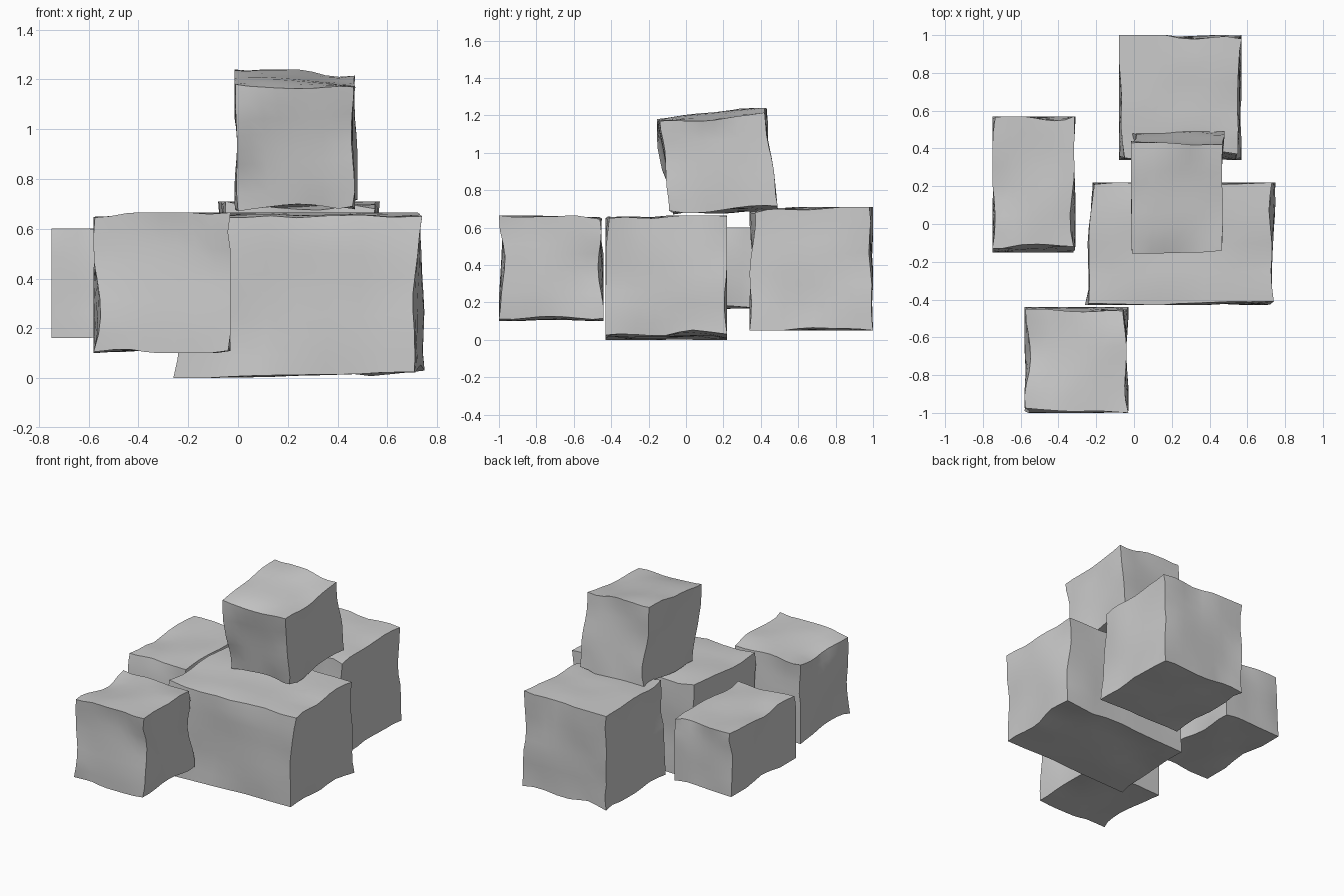
import bpy, bmesh
from mathutils import Vector, noise

if "Cube" in bpy.data.objects:
    bpy.data.objects.remove(bpy.data.objects["Cube"])

CUTS = 7


def stone(name, corners, seed, amp=0.045):
    """Rough hewn block: 8 corners (x fastest, then y, then z) with wavy, dented edges."""
    pts = [Vector(c) for c in corners]
    low = [min(p[i] for p in pts) for i in range(3)]
    high = [max(p[i] for p in pts) for i in range(3)]
    bm = bmesh.new()
    bmesh.ops.create_cube(bm, size=2)
    bmesh.ops.subdivide_edges(bm, edges=bm.edges[:], cuts=CUTS, use_grid_fill=True)
    for v in bm.verts:
        u = v.co.copy()
        p = Vector()
        for i, c in enumerate(pts):
            w = 1.0
            for axis in range(3):
                t = (u[axis] + 1) / 2
                w *= t if (i >> axis) & 1 else 1 - t
            p += c * w
        # dents fade out at the corners and soften on the open faces
        a = sorted(abs(k) for k in u)
        fade = (1 - a[0] ** 4) * (0.35 + 0.65 * a[1] ** 2)
        p += noise.noise_vector(p * 3.2 + Vector((seed * 7.3, seed * 3.1, seed))) * amp * fade
        v.co = [min(max(p[i], low[i]), high[i]) for i in range(3)]
    bmesh.ops.recalc_face_normals(bm, faces=bm.faces[:])
    for f in bm.faces:
        f.smooth = True
    for e in bm.edges:
        e.smooth = e.calc_face_angle(0) < 0.7
    me = bpy.data.meshes.new(name)
    bm.to_mesh(me)
    bm.free()
    ob = bpy.data.objects.new(name, me)
    bpy.context.collection.objects.link(ob)
    return ob


# Large central block
stone("main_stone", [
    (-.26, -.43, 0), (.71, -.43, .025), (-.22, .22, 0), (.75, .22, .03),
    (-.24, -.42, .66), (.74, -.41, .65), (-.21, .21, .665), (.73, .22, .66)], 1)

# Block behind
stone("back_stone", [
    (-.08, .34, .05), (.57, .34, .05), (-.08, 1, .05), (.57, 1, .05),
    (-.05, .35, .71), (.55, .37, .68), (-.08, 1, .71), (.57, .98, .71)], 2)

# Block at front left
stone("front_stone", [
    (-.58, -.99, .105), (-.04, -1, .11), (-.58, -.44, .10), (-.03, -.44, .115),
    (-.575, -.975, .645), (-.03, -1, .665), (-.575, -.45, .65), (-.06, -.46, .645)], 3)

# Low block at the left side
stone("left_stone", [
    (-.75, -.15, .16), (-.32, -.15, .16), (-.75, .57, .16), (-.31, .57, .16),
    (-.75, -.13, .60), (-.32, -.12, .595), (-.735, .565, .60), (-.315, .57, .59)], 4)

# Tilted block resting on top
stone("top_stone", [
    (0, -.07, .67), (.46, -.09, .69), (-.01, .48, .70), (.48, .49, .715),
    (-.01, -.155, 1.18), (.465, -.14, 1.17), (-.015, .43, 1.24), (.47, .42, 1.215)], 5)
